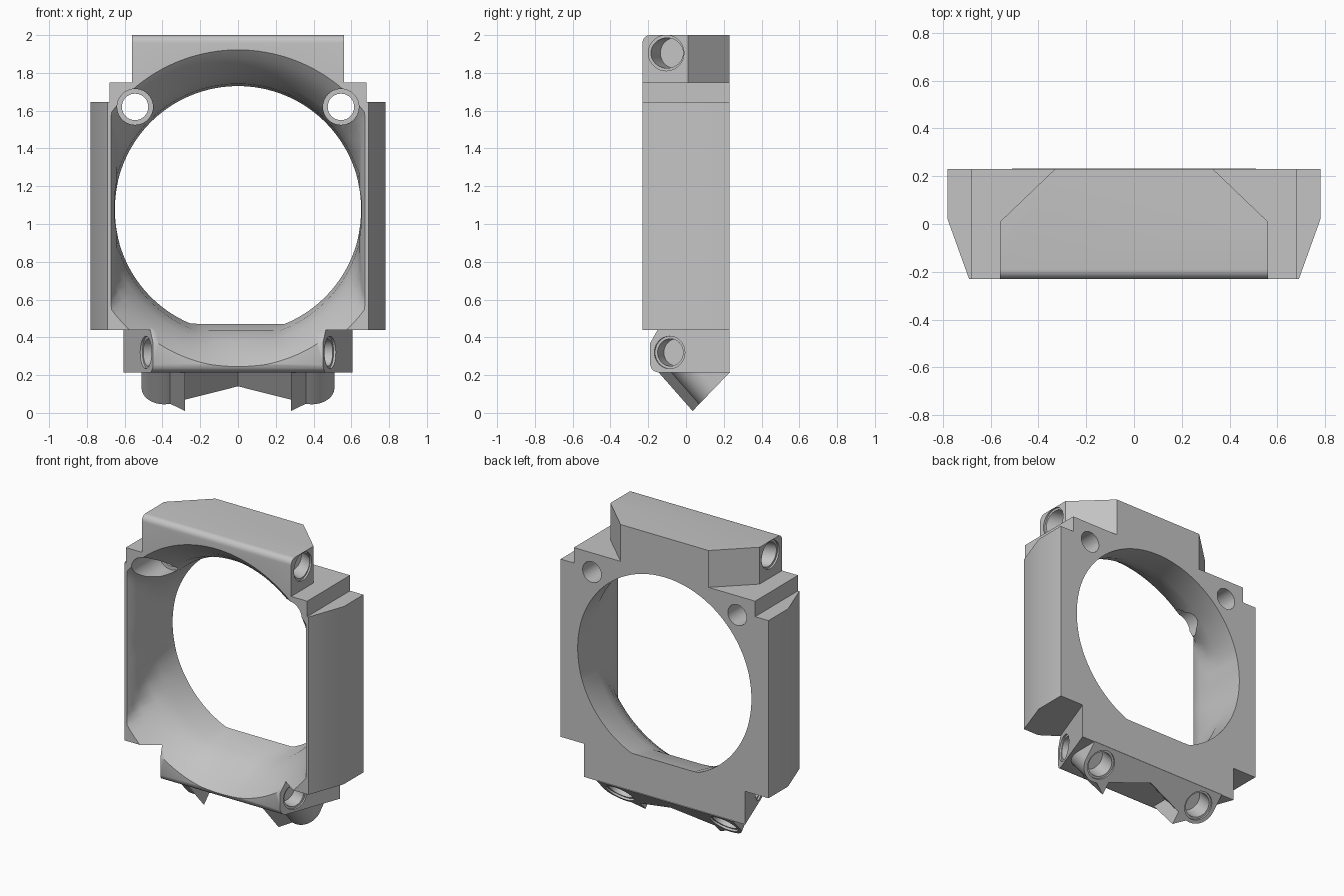
import bpy, bmesh
from math import cos, sin, pi, radians, sqrt
from mathutils import Vector

if "Cube" in bpy.data.objects:
    bpy.data.objects.remove(bpy.data.objects["Cube"], do_unlink=True)

gray = bpy.data.materials.new("plain_gray")
gray.use_nodes = True
color = (0.55, 0.55, 0.55, 1)
gray.diffuse_color = color
gray.node_tree.nodes["Principled BSDF"].inputs["Base Color"].default_value = color


def loft(name, rings):
    """Closed solid through a list of equal-length rings of points."""
    bm = bmesh.new()
    rows = [[bm.verts.new(p) for p in ring] for ring in rings]
    n = len(rows[0])
    for a, b in zip(rows, rows[1:]):
        for i in range(n):
            j = (i + 1) % n
            bm.faces.new((a[i], a[j], b[j], b[i]))
    bm.faces.new(rows[0])
    bm.faces.new(rows[-1])
    bmesh.ops.recalc_face_normals(bm, faces=bm.faces)
    mesh = bpy.data.meshes.new(name)
    bm.to_mesh(mesh)
    bm.free()
    mesh.materials.append(gray)
    obj = bpy.data.objects.new(name, mesh)
    bpy.context.collection.objects.link(obj)
    return obj


def mirrored(half):
    """Half outline on +x, completed with its mirror image."""
    return half + [(-x, v) for x, v in reversed(half) if x > 0]


def plan(half, z):
    return [(x, y, z) for x, y in mirrored(half)]


def rod(name, start, end, radius, sides=40):
    start, end = Vector(start), Vector(end)
    q = (end - start).to_track_quat('Z', 'Y')
    ring = [q @ Vector((radius * cos(2 * pi * i / sides), radius * sin(2 * pi * i / sides), 0))
            for i in range(sides)]
    return loft(name, [[start + p for p in ring], [end + p for p in ring]])


def combine(target, tool, operation):
    tool.hide_render = True
    mod = target.modifiers.new(tool.name, 'BOOLEAN')
    mod.operation, mod.object, mod.solver = operation, tool, 'EXACT'
    bpy.context.view_layer.objects.active = target
    bpy.ops.object.modifier_apply(modifier=mod.name)
    bpy.data.objects.remove(tool, do_unlink=True)


def drill(target, mouth, normal, axis, depth, radius=0.08, rim=0.094):
    """Blind hole along an axis, with a shallow rim square to the face."""
    mouth, normal, axis = Vector(mouth), Vector(normal).normalized(), Vector(axis).normalized()
    combine(target, rod("rim_cut", mouth + normal * 0.1, mouth - normal * 0.012, rim), 'DIFFERENCE')
    combine(target, rod("hole_cut", mouth + axis * 0.1, mouth - axis * depth, radius), 'DIFFERENCE')


BACK, FRONT = 0.23, -0.23

# Main frame with tapered side flanges
flange = [(0.78, BACK), (0.78, 0.02), (0.69, FRONT)]
housing = loft("housing", [plan(flange, z) for z in (0.44, 1.645)])

# Shoulder rising above the flanges
shoulder = [(0.68, BACK), (0.68, FRONT)]
combine(housing, loft("shoulder", [plan(shoulder, z) for z in (1.0, 1.75)]), 'UNION')

# Top block with chamfered back corners and rounded front edge
levels = [(FRONT, 1.6)]
levels += [(-0.19 - 0.04 * cos(a * pi / 12), 1.96 + 0.04 * sin(a * pi / 12)) for a in range(7)]
top = [plan([(0.33, BACK), (0.56, 0.01), (0.56, y)], z) for y, z in levels]
combine(housing, loft("top_block", top), 'UNION')

# Bottom block with slanted ends
side = [(BACK, 0.215), (-0.15, 0.215), (-0.17, 0.222), (-0.183, 0.235), (-0.19, 0.255),
        (-0.19, 0.37), (-0.15, 0.44), (-0.15, 0.6), (BACK, 0.6)]
ends = [[(s * (0.52 + 0.37 * y), y, z) for y, z in side] for s in (-1, 1)]
combine(housing, loft("bottom_block", ends), 'UNION')

# Two rounded lugs joined by a web, sloping down to the back
lug = [(0, 0.185), (0.28, 0.085), (0.28, 0)]
lug += [(0.39 + 0.12 * cos(radians(a)), 0.17 + 0.12 * sin(radians(a))) for a in range(-105, 1, 7)]
lug += [(0.51, 0.29)]
face = [(x, 0.035 + u * 0.68, 0.01 + u * 0.707) for x, u in mirrored(lug)]
root = [(x, y - 0.88 * (0.225 - z), 0.225) for x, y, z in face]
combine(housing, loft("lugs", [face, root]), 'UNION')

# Central bore: round at the back, flared at the front, flat sides and floor
# Columns: y, radius, lower radius, side wall x, floor z
flare = [(-0.25, 0.88, 0.89, 0.69, 0.1), (-0.23, 0.845, 0.87, 0.672, 0.1),
         (-0.19, 0.8, 0.835, 0.655, 0.1), (-0.14, 0.76, 0.785, 0.645, 0.2),
         (-0.05, 0.7, 0.72, 0.64, 0.375), (0.05, 0.665, 0.68, 0.64, 0.435),
         (0.25, 0.652, 0.652, 0.64, 0.475)]
steps, middle, round_r = 120, 1.077, 0.652
bore = []
for y, r, low, wall, floor in flare:
    ring = []
    for i in range(steps):
        a = 2 * pi * (i + 0.5) / steps
        z = middle + (r if sin(a) > 0 else low) * sin(a)
        limit = max(wall, sqrt(max(0, round_r ** 2 - (z - middle) ** 2)))
        ring.append((max(-limit, min(limit, r * cos(a))), y, max(floor, z)))
    bore.append(ring)
combine(housing, loft("bore_cut", bore), 'DIFFERENCE')

tilt = radians(20)
for s in (-1, 1):
    # Bolt holes through the upper corners, with counterbores
    x, z = s * 0.545, 1.62
    combine(housing, rod("counterbore_cut", (x, -0.4, z), (x, 0.06, z), 0.095), 'DIFFERENCE')
    combine(housing, rod("bolt_cut", (x, -0.4, z), (x, 0.4, z), 0.07), 'DIFFERENCE')
    # Tilted holes in the ends of the top and bottom blocks
    out = (s * cos(tilt), -sin(tilt), 0)
    drill(housing, (s * 0.56, -0.105, 1.905), (s, 0, 0), out, 0.13)
    drill(housing, (s * 0.488, -0.087, 0.32), out, out, 0.11, 0.072, 0.086)
    # Holes in the lug faces
    drill(housing, (s * 0.39, 0.15, 0.13), (0, 1, -1), (0, 1, -1), 0.14)

# Smooth curved walls, keep edges crisp
bpy.ops.object.select_all(action='DESELECT')
housing.select_set(True)
bpy.context.view_layer.objects.active = housing
bpy.ops.object.shade_smooth_by_angle(angle=radians(30))
